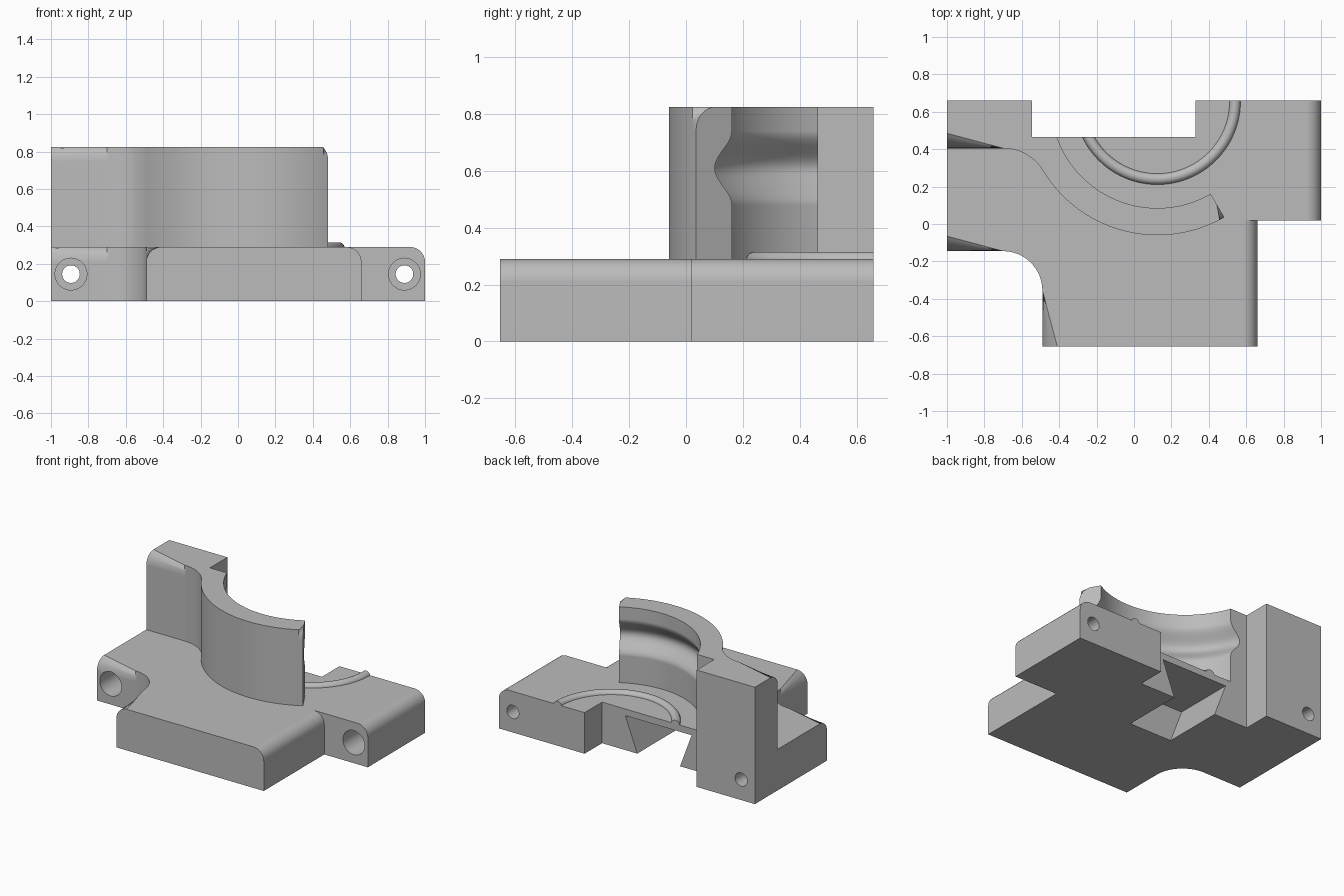
import bpy, bmesh, math
from mathutils import Matrix

cube = bpy.data.objects.get("Cube")
if cube:
    bpy.data.objects.remove(cube, do_unlink=True)

GREY = bpy.data.materials.new("plain grey")
GREY.use_nodes = True
GREY.diffuse_color = (0.5, 0.5, 0.5, 1)
GREY.node_tree.nodes["Principled BSDF"].inputs["Base Color"].default_value = (0.5, 0.5, 0.5, 1)

CX, CY = 0.125, 0.655      # axis of the round seat
TOP, HIGH = 0.29, 0.825    # base and wall heights
ROUND = 0.08


def arc(cx, cy, r, a0, a1, n):
    """Points on an arc, angles in degrees."""
    angles = [math.radians(a0 + (a1 - a0) * i / n) for i in range(n + 1)]
    return [(cx + r * math.cos(a), cy + r * math.sin(a)) for a in angles]


def to_object(name, bm):
    bmesh.ops.recalc_face_normals(bm, faces=bm.faces)
    mesh = bpy.data.meshes.new(name)
    bm.to_mesh(mesh)
    bm.free()
    mesh.materials.append(GREY)
    obj = bpy.data.objects.new(name, mesh)
    bpy.context.collection.objects.link(obj)
    return obj


def prism(name, outline, z0, z1, runs=()):
    """Extrude an outline; round the top edges between the listed corners."""
    bm = bmesh.new()
    low = [bm.verts.new((x, y, z0)) for x, y in outline]
    high = [bm.verts.new((x, y, z1)) for x, y in outline]
    n = len(outline)
    bm.faces.new(low[::-1])
    bm.faces.new(high)
    for i in range(n):
        j = (i + 1) % n
        bm.faces.new((low[i], low[j], high[j], high[i]))
    edges = [bm.edges.get((high[i], high[i + 1])) for a, b in runs for i in range(a, b)]
    if edges:
        bmesh.ops.bevel(bm, geom=edges, offset=ROUND, offset_type='OFFSET',
                        segments=8, profile=0.5, affect='EDGES')
    return to_object(name, bm)


def combine(target, tool, operation):
    """Apply a boolean and remove the tool."""
    tool.hide_render = True
    mod = target.modifiers.new("join", 'BOOLEAN')
    mod.operation, mod.solver, mod.object = operation, 'EXACT', tool
    bpy.context.view_layer.objects.active = target
    bpy.ops.object.modifier_apply(modifier=mod.name)
    bpy.data.objects.remove(tool, do_unlink=True)


def rod(x, y0, y1, r):
    """Cylinder along y at bolt height."""
    bm = bmesh.new()
    place = Matrix.Translation((x, (y0 + y1) / 2, 0.145)) @ Matrix.Rotation(math.pi / 2, 4, 'X')
    bmesh.ops.create_cone(bm, cap_ends=True, segments=48, radius1=r, radius2=r,
                          depth=y1 - y0, matrix=place)
    return to_object("bolt_cutter", bm)


# Base: back slab with a notch, front slab with a filleted left arm
back_outline = [(-1, 0.02), (1, 0.02), (1, 0.66), (0.33, 0.66), (0.33, 0.465),
                (-0.545, 0.465), (-0.545, 0.66), (-1, 0.66)]
fillet = arc(-0.7, -0.355, 0.21, 90, 0, 16)
front_outline = [(-1, -0.145)] + fillet + [(-0.49, -0.655), (0.66, -0.655), (0.66, 0.02), (-1, 0.02)]
k = len(fillet) + 1
body = prism("bearing_base", back_outline, 0, TOP, [(1, 2)])
combine(body, prism("front_slab", front_outline, 0, TOP, [(0, k), (k + 1, k + 2)]), 'UNION')

# Upright wall: block on the left flowing into a curved shell
bend = math.degrees(math.atan2(0.5, 0.825))
sweep = (arc(-0.7, 0.155, 0.25, 90, bend, 14)
         + arc(CX, CY, 0.715, 180 + bend, 300, 40)[1:])
wall_outline = ([(-1, 0.66), (-1, 0.405)] + sweep
                + [(0.275, 0.395), (-0.3, 0.465), (-0.545, 0.465), (-0.545, 0.66)])
wall = prism("upright_wall", wall_outline, TOP, HIGH, [(1, len(sweep) + 1)])

# Round bore with a soft groove, turned about the seat axis
profile = [(0, 0.2), (0.57, 0.2)]
for i in range(21):
    t = i / 10 - 1
    profile.append((0.57 + 0.035 * (1 + math.cos(math.pi * t)), 0.61 + 0.13 * t))
profile += [(0.57, 1), (0, 1)]
bm = bmesh.new()
verts = [bm.verts.new((CX + r, CY, z)) for r, z in profile]
lines = [bm.edges.new(pair) for pair in zip(verts, verts[1:])]
bmesh.ops.spin(bm, geom=verts + lines, cent=(CX, CY, 0), axis=(0, 0, 1),
               angle=math.tau, steps=128, use_duplicate=False)
bmesh.ops.remove_doubles(bm, verts=bm.verts, dist=0.0001)
combine(wall, to_object("bore_cutter", bm), 'DIFFERENCE')
combine(body, wall, 'UNION')

# Counterbored bolt holes
for x, front in ((-0.893, -0.145), (0.89, 0.02)):
    combine(body, rod(x, -0.8, 0.8, 0.047), 'DIFFERENCE')
    combine(body, rod(x, front - 0.1, 0.42, 0.085), 'DIFFERENCE')

# Dovetail slot under the notch
slot = prism("slot_cutter", [(-0.26, -0.05), (0.036, -0.05), (0.148, 0.243), (-0.37, 0.243)], -0.6, -0.03)
slot.data.transform(Matrix.Rotation(math.pi / 2, 4, 'X'))
combine(body, slot, 'DIFFERENCE')

# Raised bead around the seat, trimmed to the base outline
bpy.ops.mesh.primitive_torus_add(location=(CX, CY, TOP - 0.005), major_radius=0.415,
                                 minor_radius=0.03, major_segments=96, minor_segments=20)
bead = bpy.context.object
bead.name = "seat_bead"
bead.data.materials.append(GREY)
combine(bead, prism("bead_trim", back_outline, 0.27, 0.5), 'INTERSECT')

# Clean coplanar seams and smooth the rounded surfaces
for obj in (body, bead):
    bm = bmesh.new()
    bm.from_mesh(obj.data)
    bmesh.ops.remove_doubles(bm, verts=bm.verts, dist=0.0001)
    bmesh.ops.dissolve_limit(bm, angle_limit=0.005, verts=bm.verts, edges=bm.edges)
    bm.to_mesh(obj.data)
    bm.free()
    bpy.ops.object.select_all(action='DESELECT')
    obj.select_set(True)
    bpy.context.view_layer.objects.active = obj
    bpy.ops.object.shade_smooth_by_angle(angle=math.radians(30))
    normals = obj.modifiers.new("weighted_normals", 'WEIGHTED_NORMAL')
    normals.keep_sharp = True
